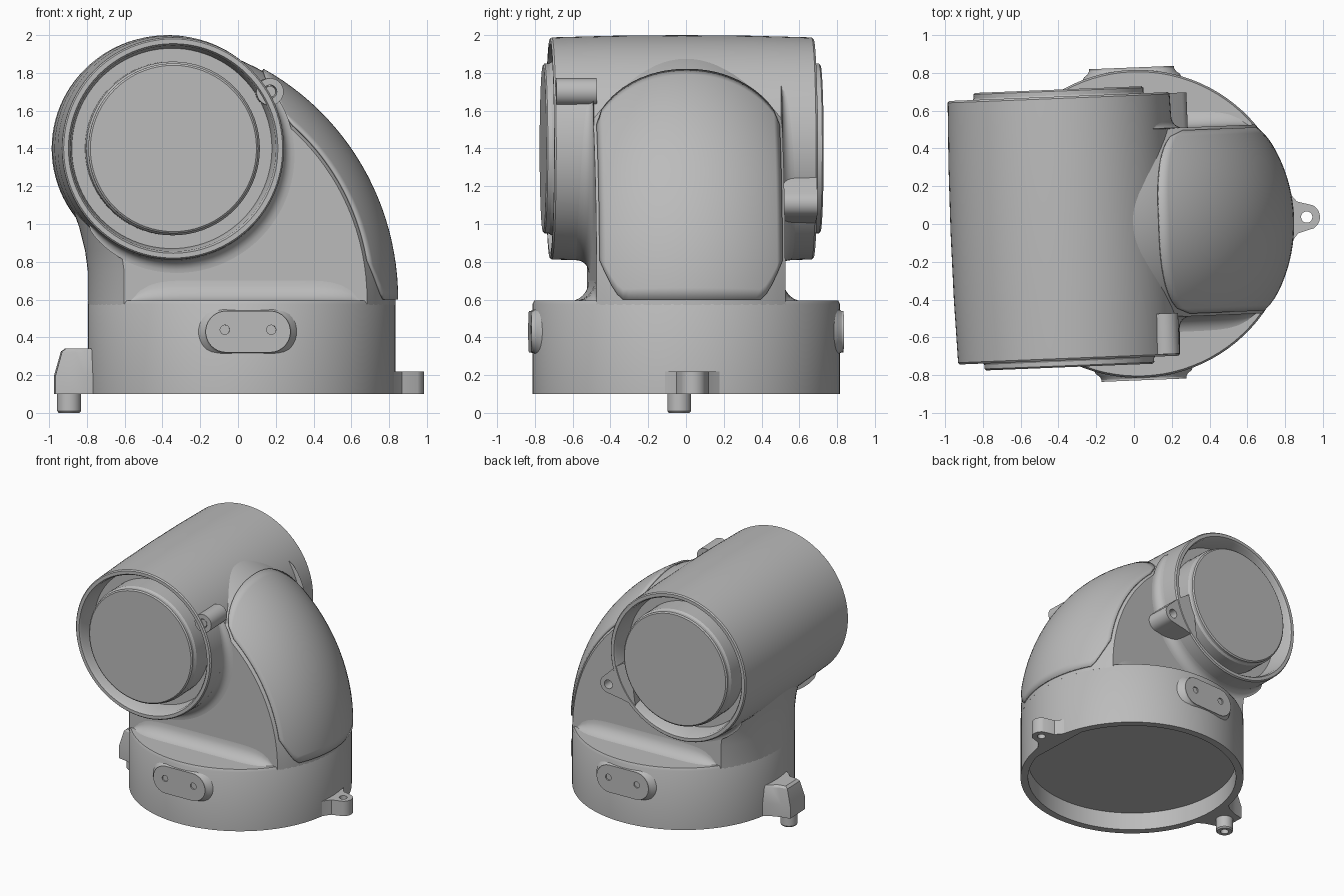
import bpy, bmesh
from math import sin, cos, pi, sqrt, radians
from mathutils import Matrix, Vector

if "Cube" in bpy.data.objects:
    bpy.data.objects.remove(bpy.data.objects["Cube"])

grey = bpy.data.materials.new("light_grey")
grey.use_nodes = True
tone = (0.5, 0.5, 0.5, 1)
grey.diffuse_color = tone
grey.node_tree.nodes["Principled BSDF"].inputs["Base Color"].default_value = tone

YAW = Matrix.Rotation(radians(2.3), 4, 'Z')   # whole casting is turned slightly
UPRIGHT = Matrix.Rotation(pi / 2, 4, 'X')     # outline plane xy -> xz, depth -> -y
TUBE_X, TUBE_Z, TUBE_Y = -0.372, 1.4, -0.008  # barrel centre
BASE_X, BASE_R = 0.02, 0.815


def finish(name, mesh, matrix=Matrix()):
    mesh.transform(YAW @ matrix)
    mesh.materials.clear()
    mesh.materials.append(grey)
    mesh.shade_smooth()
    mesh.set_sharp_from_angle(angle=radians(30))
    obj = bpy.data.objects.new(name, mesh)
    bpy.context.collection.objects.link(obj)
    return obj


def loft(name, rings, matrix=Matrix(), cap=True, wrap=True):
    """Skin equal-length point rings, optionally capping both ends."""
    bm = bmesh.new()
    rows = [[bm.verts.new(p) for p in ring] for ring in rings]
    n = len(rows[0])
    for a, b in zip(rows, rows[1:]):
        for i in range(n if wrap else n - 1):
            j = (i + 1) % n
            bm.faces.new((a[i], a[j], b[j], b[i]))
    if cap:
        bm.faces.new(rows[0][::-1])
        bm.faces.new(rows[-1])
    bmesh.ops.recalc_face_normals(bm, faces=bm.faces)
    mesh = bpy.data.meshes.new(name)
    bm.to_mesh(mesh)
    bm.free()
    return finish(name, mesh, matrix)


def circle(x, y, r, n=32, start=0, end=2 * pi):
    full = end - start >= 2 * pi
    k = n if full else n - 1
    return [(x + r * cos(start + (end - start) * i / k),
             y + r * sin(start + (end - start) * i / k)) for i in range(n)]


def lathe(name, profile, matrix=Matrix(), n=72):
    return loft(name, [[(x, y, h) for x, y in circle(0, 0, r, n)] for r, h in profile], matrix)


def plate(name, loops, low, high, matrix=Matrix()):
    """Extrude an outline with holes between two depths."""
    curve = bpy.data.curves.new(name, 'CURVE')
    curve.dimensions, curve.fill_mode = '2D', 'BOTH'
    curve.extrude = (high - low) / 2
    for loop in loops:
        spline = curve.splines.new('POLY')
        spline.points.add(len(loop) - 1)
        for point, (x, y) in zip(spline.points, loop):
            point.co = (x, y, 0, 1)
        spline.use_cyclic_u = True
    temp = bpy.data.objects.new(name + "_outline", curve)
    bpy.context.collection.objects.link(temp)
    bpy.context.view_layer.update()
    graph = bpy.context.evaluated_depsgraph_get()
    mesh = bpy.data.meshes.new_from_object(temp.evaluated_get(graph))
    bpy.data.objects.remove(temp)
    return finish(name, mesh, matrix @ Matrix.Translation((0, 0, (low + high) / 2)))


# Round base, hollow underneath
lathe("base", [(0.76, 0.24), (0.76, 0.1), (BASE_R, 0.1), (BASE_R, 0.575), (0.805, 0.595)],
      Matrix.Translation((BASE_X, 0, 0)), 96)


# Elbow body: slices across y, each with a curved back and a straight front
def chord(y):
    return sqrt(BASE_R ** 2 - y * y)


def back_point(y, angle, lift=0.0):
    r = 1.35 - (BASE_R - chord(y)) + lift
    return (-0.515 + r * cos(angle), y, 0.6 + 1.02 * r * sin(angle))


def body_slice(y):
    left = BASE_X - chord(y)
    ring = [back_point(y, radians(a)) for a in range(0, 79, 3)]
    ring += [(TUBE_X, y, TUBE_Z)]
    ring += [(left - d, y, z) for d, z in
             ((0.12, 1.2), (0.08, 1.08), (0.045, 0.98), (0.015, 0.86), (0, 0.75), (0, 0.57))]
    ring += [(back_point(y, 0)[0], y, 0.57)]
    return ring


loft("elbow_body", [body_slice(-0.5 + i / 24) for i in range(25)])

# Thin cover panel over the back of the elbow, arched at the top
rows = []
for i in range(33):
    u = -1 + i / 16
    arch = sqrt(max(0, 1 - abs(u) ** 2.4))
    low = 0.17 * max(0, (abs(u) - 0.75) / 0.25) ** 1.5
    high = radians(49 + 12.5 * arch)
    rows.append([back_point(u * 0.482, low + (high - low) * k / 24, 0.007) for k in range(25)])
panel = loft("cover_panel", rows, cap=False, wrap=False)
thick = panel.modifiers.new("thickness", 'SOLIDIFY')
thick.thickness, thick.offset = 0.012, 0

# Cross barrel with recessed ends
END = 0.698
BARREL = Matrix.Translation((TUBE_X, TUBE_Y, TUBE_Z)) @ UPRIGHT
half = [(0.53, 0.53), (0.545, END - 0.015), (0.555, END), (0.58, END),
        (0.588, END - 0.01), (0.597, 0.35)]
lathe("barrel", half + [(0.6, 0)] + [(r, -h) for r, h in reversed(half)], BARREL, 96)

for side, label in ((1, "front"), (-1, "back")):
    # End discs standing in the recesses
    lathe(label + "_disc", [(r, side * h) for r, h in
          ((0.46, 0.5), (0.46, 0.69), (0.45, 0.705), (0.45, 0.727), (0.44, 0.735))], BARREL)

    # Blended collar where the barrel leaves the flat wall
    collar = []
    for i in range(49):
        t = i / 48
        a = radians(222 + 172 * t)
        size = 0.075 * sin(pi * t) ** 0.5 + 0.001
        strip = []
        for k in range(7):
            q = pi / 2 * k / 6
            r = 0.592 + size * (1 - sin(q))
            y = 0.5 + size * (1 - cos(q))
            strip.append((TUBE_X + r * cos(a), -side * y, TUBE_Z + r * sin(a)))
        strip.append((TUBE_X + 0.55 * cos(a), -side * 0.49, TUBE_Z + 0.55 * sin(a)))
        collar.append(strip)
    loft(label + "_collar", collar)

    # Concave fillet between the flat wall and the base top
    fillet = []
    for i in range(25):
        t = -1 + i / 12
        size = 0.11 * (1 - t ** 8) + 0.002
        curve = [(0.5 + size * (1 - sin(pi / 12 * k)), 0.59 + size * (1 - cos(pi / 12 * k)))
                 for k in range(7)]
        fillet.append([(BASE_X + 0.61 * t, -side * y, z) for y, z in curve + [(0.47, 0.58)]])
    loft(label + "_fillet", fillet)

    # Oval mounting pad with two holes and a flared root
    def oval(grow, n=16):
        r = 0.11 + grow
        return (circle(BASE_X + 0.115, 0.43, r, n, -pi / 2, pi / 2)
                + circle(BASE_X - 0.115, 0.43, r, n, pi / 2, 3 * pi / 2))
    holes = [circle(BASE_X + dx, 0.44, 0.025, 16) for dx in (-0.123, 0.123)]
    span = sorted((side * 0.8, side * 0.828))
    plate(label + "_pad", [oval(0)] + holes, *span, UPRIGHT)
    loft(label + "_pad_root", [[(x, y, side * d) for x, y in oval(g)]
         for g, d in ((0.045, 0.75), (0.03, 0.785), (0.01, 0.8), (0, 0.818))], UPRIGHT)

# Screw bosses on the barrel
plate("front_screw_boss", [circle(0.142, 1.7, 0.072), circle(0.142, 1.7, 0.036, 20)],
      0.48, 0.695, UPRIGHT)
plate("front_screw", [circle(0.142, 1.7, 0.03, 20)], 0.5, 0.69, UPRIGHT)
tip = circle(0.235, 1.11, 0.07, 12, radians(-80), radians(50))
plate("back_screw_boss", [[(0.0, 0.99), (0.12, 1.02)] + tip + [(0.17, 1.27), (0.05, 1.35)],
                          circle(0.235, 1.11, 0.035, 16)], -0.685, -0.48, UPRIGHT)

# Flared tab with a hole
flare = [(0.74, 0.27), (0.79, 0.2), (0.83, 0.13), (0.865, 0.085)]
tab = circle(0.915, 0, 0.07, 16, radians(-60), radians(60))
plate("left_tab", [[(x, -y) for x, y in flare] + tab + flare[::-1],
                   circle(0.915, 0, 0.03, 20)], 0.1, 0.22)

# Sloped lug with a locating peg
lug = []
for out, w, z in ((-0.97, 0.1, 0.1), (-0.97, 0.1, 0.2), (-0.935, 0.085, 0.325),
                  (-0.915, 0.075, 0.34)):
    edge = [(out, w), (out + 0.07, w + 0.012), (-0.82, w + 0.04), (-0.74, w + 0.1)]
    lug.append([(x, y, z) for x, y in edge] + [(x, -y, z) for x, y in reversed(edge)])
loft("right_lug", lug)
lathe("locating_peg", [(0.03, 0.05), (0.03, 0.0), (0.055, 0.0), (0.063, 0.01), (0.063, 0.15)],
      Matrix.Translation((-0.895, 0, 0)), 32)
